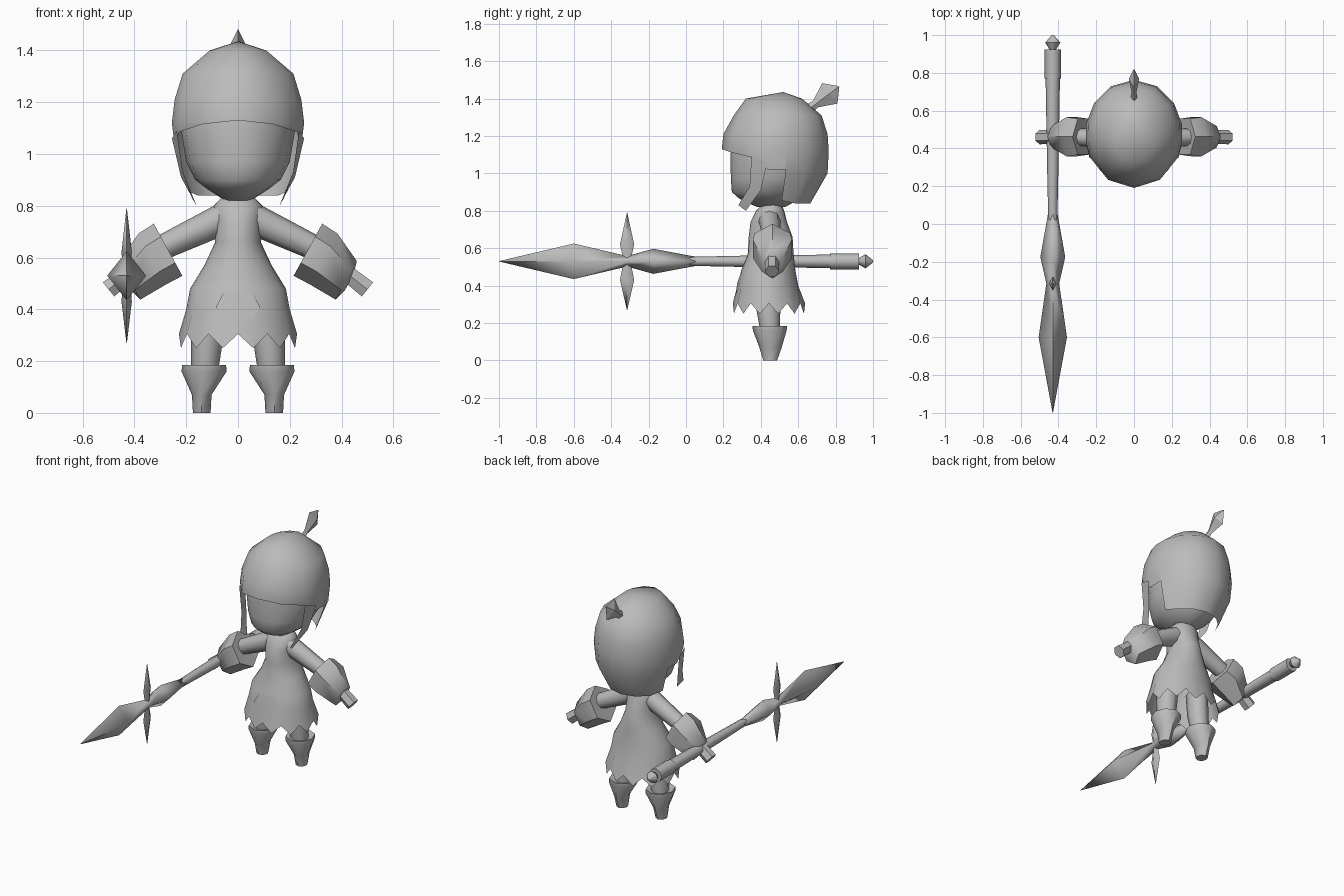
import bpy, math
from mathutils import Vector as V

if "Cube" in bpy.data.objects:
    bpy.data.objects.remove(bpy.data.objects["Cube"])

grey = bpy.data.materials.new("plain_grey")
grey.diffuse_color = (0.5, 0.5, 0.5, 1)
grey.use_nodes = True
grey.node_tree.nodes["Principled BSDF"].inputs["Base Color"].default_value = grey.diffuse_color
X, Y, Z = V((1, 0, 0)), V((0, 1, 0)), V((0, 0, 1))


def make(name, verts, faces, angle=60):
    me = bpy.data.meshes.new(name)
    me.from_pydata([tuple(v) for v in verts], [], faces)
    me.materials.append(grey)
    ob = bpy.data.objects.new(name, me)
    bpy.context.collection.objects.link(ob)
    bpy.ops.object.select_all(action='DESELECT')
    ob.select_set(True)
    bpy.context.view_layer.objects.active = ob
    bpy.ops.object.mode_set(mode='EDIT')
    bpy.ops.mesh.select_all(action='SELECT')
    bpy.ops.mesh.normals_make_consistent(inside=False)
    bpy.ops.object.mode_set(mode='OBJECT')
    bpy.ops.object.shade_smooth_by_angle(angle=math.radians(angle))
    return ob


def loft(name, rings, u, v, n, phase=0.0, angle=60, hem=None, caps=(True, True)):
    """rings: (centre, radius along u, radius along v)"""
    verts, faces = [], []
    for k, (c, a, b) in enumerate(rings):
        for i in range(n):
            t = 2 * math.pi * (i + phase) / n
            p = V(c) + u * (a * math.cos(t)) + v * (b * math.sin(t))
            if hem and k == 0 and i % 2 == 0:
                p.z += hem
            verts.append(p)
    for k in range(len(rings) - 1):
        for i in range(n):
            j = (i + 1) % n
            faces.append((k * n + i, k * n + j, (k + 1) * n + j, (k + 1) * n + i))
    if caps[0]:
        faces.append(tuple(range(n))[::-1])
    if caps[1]:
        faces.append(tuple(range(len(verts) - n, len(verts))))
    return make(name, verts, faces, angle)


def upright(profile):
    """(z, half width, front y, back y) -> rings"""
    return [((0, (f + b) / 2, z), w, (b - f) / 2) for z, w, f, b in profile]


def sample(profile, z):
    """Interpolate an upright profile that rises in z"""
    for p, q in zip(profile, profile[1:]):
        if z <= q[0]:
            t = max(0, (z - p[0]) / (q[0] - p[0]))
            return [a + (b - a) * t for a, b in zip(p[1:], q[1:])]
    return list(profile[-1][1:])


# Tunic with zigzag hem
tunic = [(.25, .228, .25, .637), (.40, .20, .275, .60), (.48, .185, .295, .585),
         (.57, .13, .33, .575), (.66, .088, .335, .57), (.74, .09, .345, .54),
         (.80, .095, .375, .525), (.84, .055, .41, .51)]
loft("tunic", upright(tunic), X, Y, 24, hem=.055, caps=(False, True))

# Hexagonal patch on the tunic front
patch = [(0, .41)] + [(.085 * math.cos(a) if s == 0 else .053 * math.copysign(1, math.cos(a)), .41 + s * .059)
                      for a, s in ((0, 0), (1, 1), (2, 1), (math.pi, 0), (4, -1), (5, -1))]
pv = []
for x, z in patch:
    w, f, b = sample(tunic, z)
    pv.append((x, (f + b) / 2 - (b - f) / 2 * math.sqrt(1 - (x / w) ** 2) - .005, z))
make("tunic_patch", pv, [(0, i, i % 6 + 1) for i in range(1, 7)])

# Head inside the helmet
loft("head", upright([(.82, .05, .38, .53), (.865, .12, .285, .61), (.90, .165, .245, .64),
                      (.97, .20, .24, .69), (1.09, .22, .237, .72), (1.22, .205, .25, .70),
                      (1.34, .13, .33, .62)]), X, Y, 16)

# Helmet shell: columns around the head, each ending at its own height
shell = [(.84, .19, .28, .665), (1.0, .243, .20, .757), (1.12, .258, .19, .763),
         (1.21, .247, .20, .757), (1.31, .216, .255, .725), (1.40, .11, .32, .62),
         (1.435, 0, .52, .52)]
levels = [p[0] for p in reversed(shell)]
half = [(0, 1.13), (32, 1.115), (64, 1.085), (82, 1.02), (101, 1.02), (101, .855),
        (125, .84), (152, .84), (180, .84)]
cols = half + [(360 - a, z) for a, z in reversed(half[:-1])]
sv, sf, cache = [], [], {}


def shell_vert(a, z):
    w, f, b = sample(shell, z)
    t = math.radians(a)
    p = (w * math.sin(t), (f + b) / 2 - (b - f) / 2 * math.cos(t), z)
    key = tuple(round(c, 4) + 0.0 for c in p)
    if key not in cache:
        cache[key] = len(sv)
        sv.append(p)
    return cache[key]


for (a, za), (b, zb) in zip(cols, cols[1:]):
    if a == b:
        continue
    for hi, lo in zip(levels, levels[1:]):
        quad = [shell_vert(a, max(hi, za)), shell_vert(b, max(hi, zb)),
                shell_vert(b, max(lo, zb)), shell_vert(a, max(lo, za))]
        quad = list(dict.fromkeys(quad))
        if len(quad) > 2:
            sf.append(quad)
make("helmet", sv, sf)

# Helmet crest: a diamond bud on a short stem
axis = V((0, .80, .60)).normalized()
across = X.cross(axis)
base = V((0, .645, 1.335))
loft("crest", [(base + axis * d, a, b) for d, a, b in
               ((0, .022, .03), (.06, .012, .022), (.155, .027, .068), (.215, .003, .004))],
     X, across, 4, angle=30)

for s, side in ((-1, "right"), (1, "left")):
    # Cheek guard hanging from the helmet
    guard = [(.236, .35, 1.09), (.255, .435, 1.06), (.213, .34, .93), (.22, .40, .91),
             (.178, .28, .83), (.16, .32, .80)]
    make(side + "_cheek_guard", [(s * x, y, z) for x, y, z in guard],
         [(0, 1, 3, 2), (2, 3, 5, 4)])
    # Arm, flared cuff and hand
    d = V((s * .876, 0, -.48))
    up = V((s * .48, 0, .876))
    loft(side + "_arm", [((s * .05, .445, .755), .06, .06), ((s * .12, .45, .72), .055, .058),
                         ((s * .30, .46, .635), .045, .048)], Y, up, 8)
    loft(side + "_cuff", [((s * .275, .462, .632), .05, .05), ((s * .27, .462, .63), .11, .115),
                          ((s * .33, .462, .595), .12, .112), ((s * .418, .462, .512), .065, .085),
                          ((s * .43, .462, .505), .03, .035)], Y, up, 6, phase=.5, angle=50)
    hd, hu = V((s * .78, 0, -.63)), V((s * .63, 0, .78))
    loft(side + "_hand", [((s * .40, .46, .555), .036, .036), ((s * .50, .46, .477), .038, .04)],
         Y, hu, 6, angle=40)
    # Leg and boot
    loft(side + "_leg", [((s * .13, .45, .14), .05, .05), ((s * .12, .44, .28), .062, .065),
                         ((s * .11, .44, .42), .06, .07)], X, Y, 8)
    loft(side + "_boot", [((s * .14, .45, 0), .034, .037), ((s * .14, .452, .07), .038, .06),
                          ((s * .131, .448, .16), .087, .09), ((s * .131, .448, .185), .085, .093),
                          ((s * .131, .448, .17), .05, .05)], X, Y, 8, angle=50)


# Spear lying along y
def along(profile):
    return [((-.43, y, .53), a, b) for y, a, b in profile]


loft("spear_blade", along([(-1, .001, .001), (-.6, .075, .095), (-.315, .034, .028),
                           (-.175, .066, .067), (.05, .026, .025)]), X, Z, 4, angle=95)
loft("spear_shaft", along([(.02, .024, .024), (.30, .03, .03), (.77, .038, .036),
                           (.77, .043, .043), (.925, .043, .043), (.925, .018, .018),
                           (.96, .04, .038), (1.0, .006, .006)]), X, Z, 8, angle=50)

# Cross blade through the spear head
loft("cross_blade", [((-.43, -.315, z), a, b) for z, a, b in
                     ((.27, .001, .001), (.43, .02, .038), (.53, .012, .018),
                      (.62, .02, .038), (.79, .001, .001))], X, Y, 4, angle=95)
